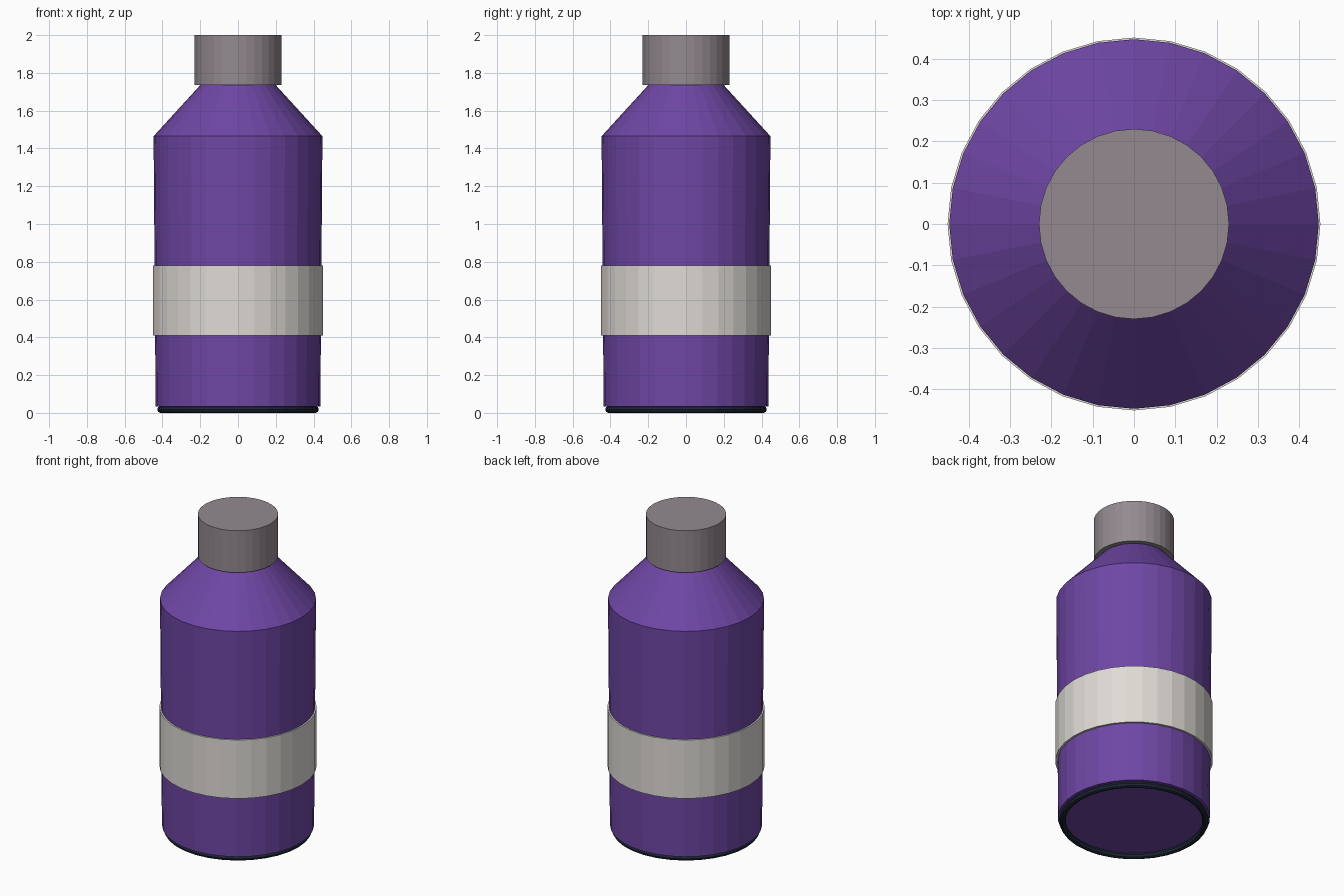
import bpy
import bmesh
from math import cos, sin, pi

SIDES = 32

cube = bpy.data.objects.get("Cube")
if cube:
    bpy.data.objects.remove(cube, do_unlink=True)


def material(name, srgb):
    colour = [(c / 255) ** 2.2 for c in srgb] + [1]
    mat = bpy.data.materials.new(name)
    mat.use_nodes = True
    mat.diffuse_color = colour
    mat.node_tree.nodes["Principled BSDF"].inputs["Base Color"].default_value = colour
    return mat


def lathe(name, profile, mat, closed=False):
    """Spin (radius, height) points round z; open profiles get end caps."""
    bm = bmesh.new()
    rings = []
    for r, z in profile:
        rings.append([bm.verts.new((r * cos(2 * pi * i / SIDES), r * sin(2 * pi * i / SIDES), z))
                      for i in range(SIDES)])
    pairs = list(zip(rings, rings[1:]))
    if closed:
        pairs.append((rings[-1], rings[0]))
    else:
        bm.faces.new(rings[0])
        bm.faces.new(rings[-1])
    for low, high in pairs:
        for i in range(SIDES):
            j = (i + 1) % SIDES
            bm.faces.new((low[i], low[j], high[j], high[i]))
    bmesh.ops.recalc_face_normals(bm, faces=bm.faces)
    mesh = bpy.data.meshes.new(name)
    bm.to_mesh(mesh)
    bm.free()
    mesh.materials.append(mat)
    obj = bpy.data.objects.new(name, mesh)
    bpy.context.collection.objects.link(obj)
    return obj


purple = material("purple", (110, 72, 163))
grey = material("warm grey", (146, 137, 143))
cream = material("pale cream", (222, 218, 212))
dark = material("dark slate", (36, 44, 58))

# Tapered body, sloping shoulder and neck
lathe("bottle_body", [(0.436, 0.035), (0.447, 1.465), (0.2, 1.735), (0.2, 1.78)], purple)

# Screw cap
lathe("cap", [(0.23, 1.735), (0.23, 2.0)], grey)

# Label sleeve wrapped round the body
lathe("label_band", [(0.43, 0.41), (0.451, 0.41), (0.451, 0.78), (0.43, 0.78)], cream, closed=True)

# Rounded foot ring
foot = [(0.41 + 0.018 * cos(2 * pi * k / 8), 0.018 + 0.018 * sin(2 * pi * k / 8)) for k in range(8)]
lathe("foot_ring", foot, dark, closed=True)
